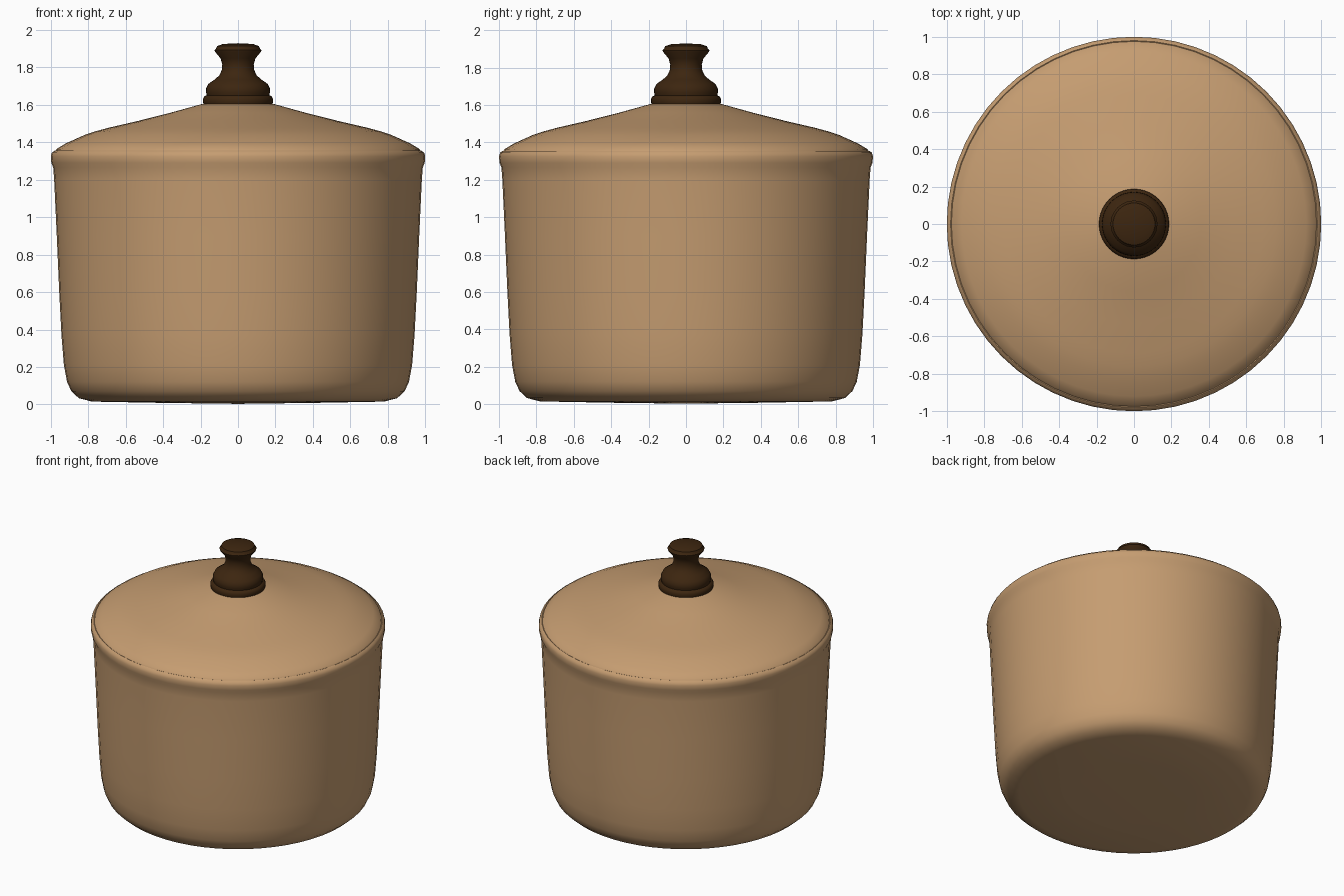
import bpy, bmesh, math


def material(name, rgb):
    m = bpy.data.materials.new(name)
    m.diffuse_color = (*rgb, 1.0)
    return m


def lathe(name, profile, mat, segments=56, angle=40):
    """Spin an (r, z) profile, bottom to top on the outside, around z."""
    bm = bmesh.new()
    verts = [bm.verts.new((r, 0, z)) for r, z in profile]
    edges = [bm.edges.new(pair) for pair in zip(verts, verts[1:])]
    bmesh.ops.spin(bm, geom=verts + edges, cent=(0, 0, 0), axis=(0, 0, 1),
                   angle=2 * math.pi, steps=segments)
    bmesh.ops.remove_doubles(bm, verts=bm.verts, dist=0.0005)
    bmesh.ops.recalc_face_normals(bm, faces=bm.faces)
    mesh = bpy.data.meshes.new(name)
    bm.to_mesh(mesh)
    bm.free()
    mesh.materials.append(mat)
    ob = bpy.data.objects.new(name, mesh)
    bpy.context.collection.objects.link(ob)
    bpy.ops.object.select_all(action='DESELECT')
    ob.select_set(True)
    bpy.context.view_layer.objects.active = ob
    bpy.ops.object.shade_smooth_by_angle(angle=math.radians(angle))
    return ob


clay = material("tan clay", (0.56, 0.335, 0.165))
wood = material("dark brown wood", (0.046, 0.019, 0.005))

# Pot body: rounded base, slightly flared wall, lip and hollow inside
lathe("pot_body", [
    (0, 0.003), (0.4, 0.008), (0.78, 0.015), (0.85, 0.033), (0.89, 0.07),
    (0.913, 0.12), (0.93, 0.21), (0.943, 0.37), (0.955, 0.6), (0.968, 0.9),
    (0.982, 1.2), (0.987, 1.265), (0.997, 1.29), (1.0, 1.325),
    (0.994, 1.345), (0.98, 1.355), (0.968, 1.35), (0.95, 1.32),
    (0.93, 1.2), (0.89, 0.3), (0.85, 0.12), (0.78, 0.07), (0, 0.06)], clay)

# Domed lid resting inside the lip
lathe("lid", [
    (0, 1.33), (0.96, 1.335), (0.976, 1.352), (0.97, 1.364), (0.92, 1.394),
    (0.82, 1.439), (0.76, 1.459), (0.69, 1.478), (0.53, 1.515),
    (0.36, 1.558), (0.19, 1.605), (0, 1.625)], clay)

# Turned knob with a base ring, bulb, waist and flat-topped cap
lathe("lid_knob", [
    (0, 1.59), (0.183, 1.6), (0.187, 1.615), (0.187, 1.632), (0.18, 1.645),
    (0.167, 1.651), (0.171, 1.668), (0.17, 1.688), (0.158, 1.712),
    (0.125, 1.735), (0.1, 1.757), (0.087, 1.785), (0.084, 1.815),
    (0.093, 1.848), (0.123, 1.884), (0.125, 1.892), (0.117, 1.9),
    (0.112, 1.914), (0.08, 1.925), (0, 1.929)], wood, segments=40)
